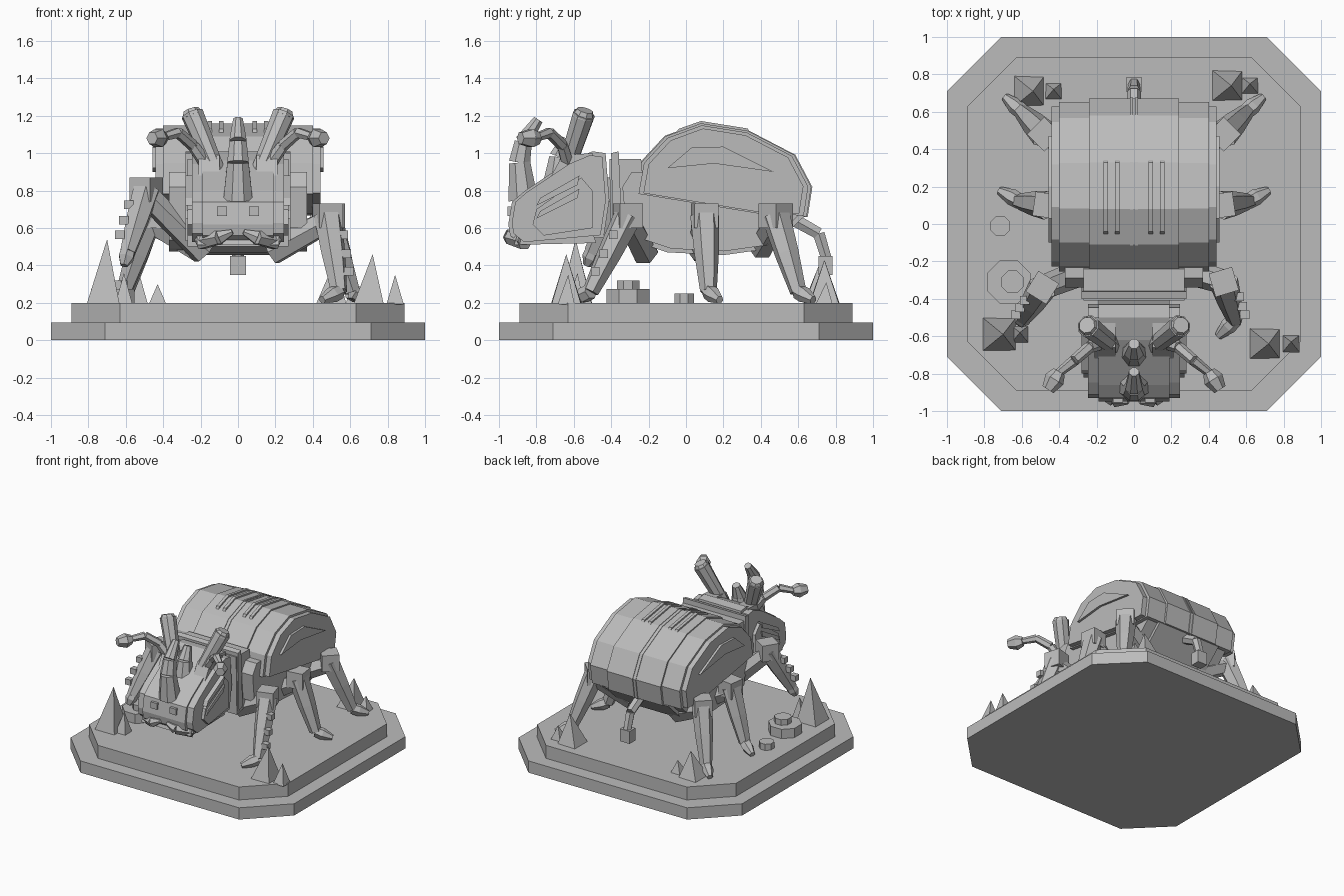
import bpy, bmesh, math
from mathutils import Vector, Matrix

if "Cube" in bpy.data.objects:
    bpy.data.objects.remove(bpy.data.objects["Cube"])

stone = bpy.data.materials.new("stone_grey")
stone.use_nodes = True
GREY = (0.5, 0.5, 0.5, 1)
stone.diffuse_color = GREY
stone.node_tree.nodes["Principled BSDF"].inputs["Base Color"].default_value = GREY


def finish(name, bm):
    bmesh.ops.recalc_face_normals(bm, faces=bm.faces)
    mesh = bpy.data.meshes.new(name)
    bm.to_mesh(mesh)
    bm.free()
    mesh.materials.append(stone)
    obj = bpy.data.objects.new(name, mesh)
    bpy.context.collection.objects.link(obj)
    return obj


def prism(name, profile, x0, x1):
    """Side profile of (y, z) points extruded from x0 to x1."""
    bm = bmesh.new()
    face = bm.faces.new([bm.verts.new((x0, y, z)) for y, z in profile])
    out = bmesh.ops.extrude_face_region(bm, geom=[face])["geom"]
    verts = [v for v in out if isinstance(v, bmesh.types.BMVert)]
    bmesh.ops.translate(bm, verts=verts, vec=(x1 - x0, 0, 0))
    return finish(name, bm)


def box(name, centre, size, turn=0):
    bm = bmesh.new()
    m = Matrix.Translation(centre) @ Matrix.Rotation(turn, 4, 'Z') @ Matrix.Diagonal((*size, 1))
    bmesh.ops.create_cube(bm, size=1, matrix=m)
    return finish(name, bm)


def limb(name, points, radii, sides=6):
    """Chain of tapered straight segments."""
    bm = bmesh.new()
    for i in range(len(points) - 1):
        a, b = Vector(points[i]), Vector(points[i + 1])
        d = b - a
        m = (Matrix.Translation((a + b) / 2) @ d.to_track_quat('Z', 'Y').to_matrix().to_4x4()
             @ Matrix.Rotation(math.pi / sides, 4, 'Z'))
        bmesh.ops.create_cone(bm, cap_ends=True, segments=sides, radius1=radii[i],
                              radius2=radii[i + 1], depth=d.length, matrix=m)
    return finish(name, bm)


def tier(name, half, flat, z0, z1):
    """Square slab with cut corners."""
    bm = bmesh.new()
    ring = [(half, flat), (flat, half), (-flat, half), (-half, flat),
            (-half, -flat), (-flat, -half), (flat, -half), (half, -flat)]
    face = bm.faces.new([bm.verts.new((x, y, z0)) for x, y in ring])
    out = bmesh.ops.extrude_face_region(bm, geom=[face])["geom"]
    bmesh.ops.translate(bm, verts=[v for v in out if isinstance(v, bmesh.types.BMVert)],
                        vec=(0, 0, z1 - z0))
    return finish(name, bm)


def shrink(profile, s, c=(0.2, 0.85)):
    return [(c[0] + (y - c[0]) * s, c[1] + (z - c[1]) * s) for y, z in profile]


# Plinth
tier("plinth_lower", 1.0, 0.71, 0, 0.095)
tier("plinth_upper", 0.89, 0.63, 0.095, 0.2)

# Wing case: nested slabs stepping in towards the sides
shell = [(-0.27, 0.78), (-0.24, 0.95), (-0.11, 1.09), (0.08, 1.16), (0.33, 1.12),
         (0.58, 0.99), (0.67, 0.82), (0.645, 0.66), (0.4, 0.67)]
for label, half, s in (("middle", 0.24, 1), ("outer", 0.4, 0.965), ("edge", 0.44, 0.91)):
    prism("wing_case_" + label, shrink(shell, s), -half, half)
back = shell[1:8]
for side in (-1, 1):
    # Raised seam rim and short ribs along the back
    prism("seam_rim", shrink(shell, 1.012), side * 0.006, side * 0.022)
    for x in (0.09, 0.15):
        rib = [(-0.06, 1.1), (-0.04, 1.13), (0.08, 1.172), (0.33, 1.132), (0.35, 1.1)]
        prism("back_rib", rib, side * (x - 0.012), side * (x + 0.012))
    # Leaf shaped ridge on the flank
    leaf = [(-0.1, 0.92), (0.03, 1.03), (0.2, 1.035), (0.47, 0.9), (0.15, 0.945)]
    prism("flank_ridge", leaf, side * 0.43, side * 0.458)

# Belly, segmented
belly = [(-0.27, 0.8), (-0.25, 0.52), (-0.1, 0.47), (0.2, 0.455), (0.45, 0.49), (0.63, 0.66), (0.5, 0.8)]
prism("belly", belly, -0.28, 0.28)
prism("belly_sides", shrink(belly, 0.93, (0.2, 0.75)), -0.37, 0.37)

# Thorax and collar
prism("thorax", [(-0.41, 0.97), (-0.24, 0.97), (-0.2, 0.55), (-0.4, 0.5)], -0.27, 0.27)
prism("collar", [(-0.4, 1.0), (-0.36, 1.01), (-0.34, 0.55), (-0.39, 0.53)], -0.28, 0.28)
for side in (-1, 1):
    prism("shoulder_plate", [(-0.34, 0.82), (-0.29, 0.9), (-0.22, 0.9), (-0.2, 0.6), (-0.32, 0.6)],
          side * 0.24, side * 0.37)

# Head: wide cheeks behind, muzzle in front
head = [(-0.95, 0.62), (-0.93, 0.74), (-0.86, 0.8), (-0.62, 0.96), (-0.5, 1.01), (-0.43, 1.0),
        (-0.41, 0.75), (-0.44, 0.55), (-0.88, 0.51), (-0.94, 0.56)]
prism("head", head, -0.19, 0.19)
prism("head_sides", shrink(head, 0.93, (-0.68, 0.72)), -0.245, 0.245)
prism("cheeks", [(-0.82, 0.62), (-0.8, 0.7), (-0.56, 0.87), (-0.5, 0.8), (-0.5, 0.6), (-0.76, 0.56)], -0.27, 0.27)
prism("jaw", [(-0.92, 0.51), (-0.9, 0.57), (-0.5, 0.58), (-0.48, 0.52)], -0.22, 0.22)
for side in (-1, 1):
    box("nostril", (side * 0.085, -0.94, 0.69), (0.055, 0.03, 0.05))
    limb("mandible", [(side * 0.2, -0.86, 0.53), (side * 0.1, -0.94, 0.55), (side * 0.03, -0.95, 0.58)],
         [0.05, 0.04, 0.015])
    for dz in (0, 0.07):
        prism("cheek_slat", [(-0.8, 0.65 + dz), (-0.78, 0.69 + dz), (-0.57, 0.81 + dz), (-0.58, 0.76 + dz)],
              side * 0.24, side * 0.28)
    prism("brow", [(-0.72, 0.88), (-0.66, 0.99), (-0.5, 1.0), (-0.5, 0.88)], side * 0.1, side * 0.21)

    # Twin horns, antennae with clubbed ends
    limb("side_horn", [(side * 0.11, -0.65, 0.89), (side * 0.245, -0.545, 1.21)], [0.048, 0.062], 8)
    limb("horn_cap", [(side * 0.24, -0.55, 1.195), (side * 0.252, -0.54, 1.23)], [0.062, 0.045], 8)
    limb("antenna", [(side * 0.14, -0.62, 0.9), (side * 0.24, -0.66, 1.04), (side * 0.32, -0.73, 1.11),
                     (side * 0.42, -0.81, 1.08)], [0.04, 0.032, 0.03, 0.022])
    limb("antenna_club", [(side * 0.4, -0.79, 1.08), (side * 0.425, -0.83, 1.08), (side * 0.46, -0.885, 1.08)],
         [0.035, 0.055, 0.035])

limb("nose_horn", [(0, -0.87, 0.75), (0, -0.89, 0.95), (0, -0.87, 1.06), (0, -0.79, 1.18)],
     [0.085, 0.062, 0.05, 0.028], 8)
limb("brow_horn", [(0, -0.69, 0.86), (0, -0.68, 0.98), (0, -0.64, 1.08)], [0.075, 0.055, 0.03], 8)


def leg(name, root, knee, ankle, toe, spikes=False):
    """Hip, knee block, shin and foot."""
    k, a, t = Vector(knee), Vector(ankle), Vector(toe)
    limb(name + "_hip", [root, k - Vector((0, 0, 0.03))], [0.075, 0.065])
    turn = math.atan2(a.y - k.y, a.x - k.x)
    box(name + "_knee", k, (0.13, 0.13, 0.13), turn)
    limb(name + "_shin", [k, k.lerp(a, 0.5), a], [0.078, 0.066, 0.045])
    limb(name + "_foot", [a, a.lerp(t, 0.4), t], [0.042, 0.045, 0.022])
    if spikes:
        out = math.copysign(0.065, k.x)
        for f in (0.3, 0.55, 0.78):
            p = k.lerp(a, f)
            box(name + "_spur", p + Vector((out, -0.02, 0.02)), (0.05, 0.045, 0.045))


for side, word in ((-1, "right"), (1, "left")):
    leg(word + "_middle_leg", (side * 0.2, 0.08, 0.48), (side * 0.47, 0.1, 0.665),
        (side * 0.61, 0.12, 0.26), (side * 0.72, 0.18, 0.215))
    leg(word + "_rear_leg", (side * 0.2, 0.4, 0.5), (side * 0.48, 0.48, 0.665),
        (side * 0.6, 0.6, 0.26), (side * 0.69, 0.68, 0.215))
leg("left_front_leg", (0.18, -0.22, 0.47), (0.48, -0.31, 0.665), (0.54, -0.51, 0.26), (0.45, -0.6, 0.215), True)
leg("right_front_leg", (-0.18, -0.22, 0.47), (-0.49, -0.34, 0.805), (-0.59, -0.5, 0.47), (-0.61, -0.53, 0.4), True)

# Tail
limb("tail", [(0, 0.55, 0.66), (0, 0.71, 0.57), (0, 0.75, 0.44)], [0.04, 0.036, 0.032])
box("tail_tip", (0, 0.745, 0.4), (0.085, 0.075, 0.1))

# Crystals and rocks
for x, y, r, top, dx, top2 in ((-0.72, -0.59, 0.125, 0.54, 0.11, 0.36), (0.7, -0.64, 0.115, 0.46, 0.14, 0.35),
                               (-0.56, 0.71, 0.115, 0.4, 0.13, 0.3), (0.5, 0.74, 0.115, 0.43, 0.12, 0.31)):
    limb("crystal", [(x, y, 0.19), (x + 0.02, y, top)], [r, 0], 4)
    limb("crystal_small", [(x + dx, y, 0.19), (x + dx, y + 0.01, top2)], [0.065, 0], 4)
for x, y, r, top in ((-0.67, -0.31, 0.125, 0.275), (-0.65, -0.31, 0.065, 0.32), (-0.715, -0.01, 0.057, 0.25)):
    limb("rock", [(x, y, 0.19), (x, y, top)], [r, r], 8)
